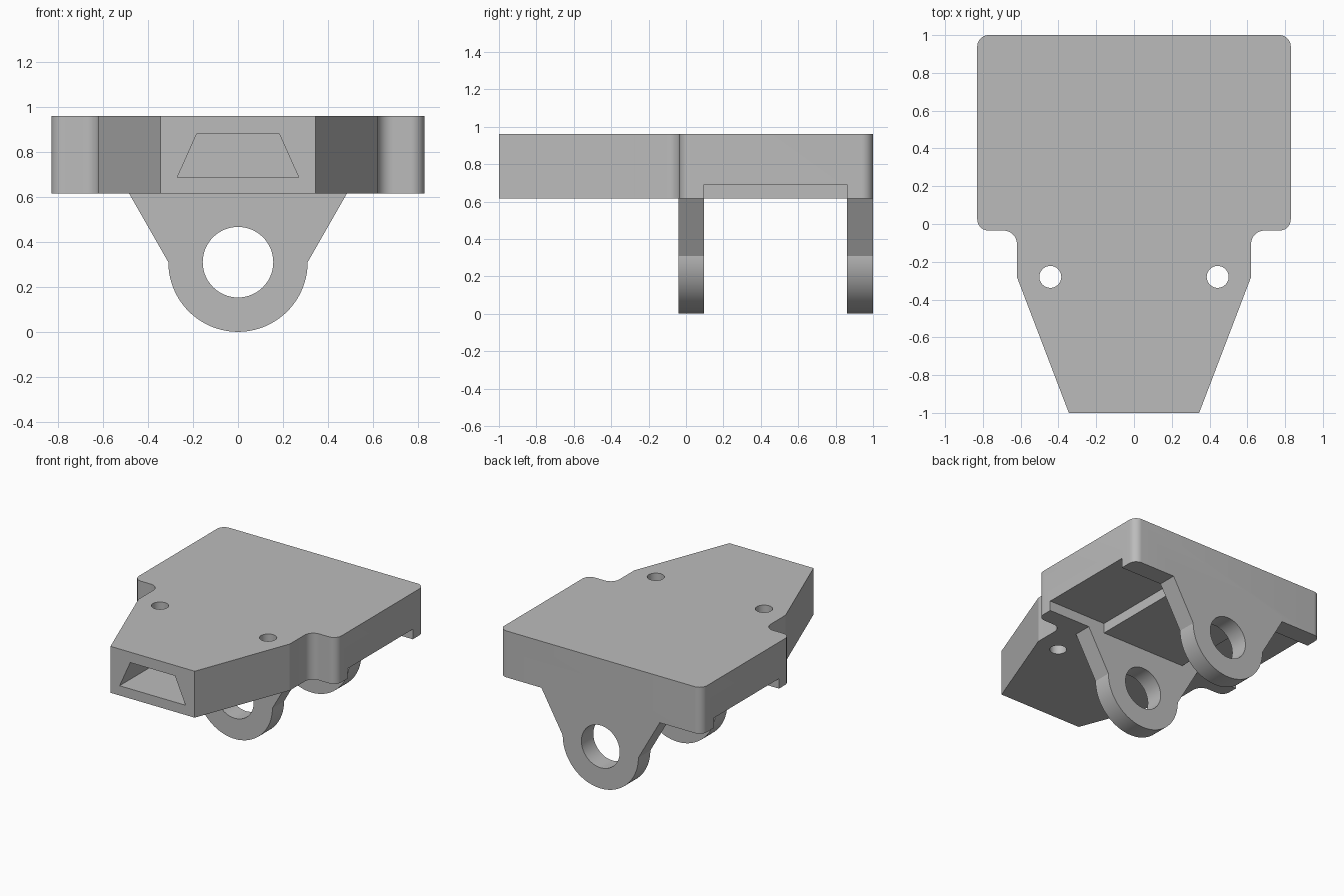
import bpy, bmesh, math
from mathutils import Vector

cube = bpy.data.objects.get("Cube")
if cube:
    bpy.data.objects.remove(cube, do_unlink=True)

grey = bpy.data.materials.new("plain grey")
grey.use_nodes = True
COLOUR = (0.5, 0.5, 0.5, 1)
grey.diffuse_color = COLOUR
grey.node_tree.nodes["Principled BSDF"].inputs["Base Color"].default_value = COLOUR

BOTTOM, TOP = 0.616, 0.96


def prism(name, outline, axis, start, end):
    """Extrude a closed 2D outline along z (outline in x, y) or y (outline in x, z)."""
    def place(p, d):
        return (p[0], p[1], d) if axis == "z" else (p[0], d, p[1])
    bm = bmesh.new()
    face = bm.faces.new([bm.verts.new(place(p, start)) for p in outline])
    ext = bmesh.ops.extrude_face_region(bm, geom=[face])
    verts = [g for g in ext["geom"] if isinstance(g, bmesh.types.BMVert)]
    move = Vector(place((0, 0), end - start))
    bmesh.ops.translate(bm, verts=verts, vec=move)
    bmesh.ops.recalc_face_normals(bm, faces=bm.faces)
    mesh = bpy.data.meshes.new(name)
    bm.to_mesh(mesh)
    bm.free()
    mesh.materials.append(grey)
    obj = bpy.data.objects.new(name, mesh)
    bpy.context.collection.objects.link(obj)
    return obj


def circle(cx, cy, r, n=48):
    return [(cx + r * math.cos(math.tau * i / n), cy + r * math.sin(math.tau * i / n))
            for i in range(n)]


def rounded(prev, corner, nxt, r, n=10):
    """Arc points that round a right-angled corner."""
    c = Vector(corner)
    a = (Vector(prev) - c).normalized() * r
    b = (Vector(nxt) - c).normalized() * r
    centre = c + a + b
    return [tuple(centre - b * math.cos(t) - a * math.sin(t))
            for t in (math.pi / 2 * i / n for i in range(n + 1))]


def mirrored(half):
    return half + [(-x, y) for x, y in reversed(half)]


def box(x0, x1, z0, z1):
    return [(x0, z0), (x1, z0), (x1, z1), (x0, z1)]


def combine(target, other, operation):
    """Apply a boolean at once and drop the helper object."""
    mod = target.modifiers.new(operation, "BOOLEAN")
    mod.operation, mod.solver, mod.object = operation, "EXACT", other
    graph = bpy.context.evaluated_depsgraph_get()
    mesh = bpy.data.meshes.new_from_object(target.evaluated_get(graph))
    target.modifiers.clear()
    target.data = mesh
    bpy.data.objects.remove(other, do_unlink=True)


# Body plate: wide square back, stepped shoulders, tapered nose
side, shoulder, back = (0.62, -0.28), (0.62, -0.035), (0.83, -0.035)
rear = (0.83, 1)
half = [(0.345, -1), side]
half += rounded(side, shoulder, back, 0.07)
half += rounded(shoulder, back, rear, 0.06)
half += rounded(back, rear, (0, 1), 0.06)
body = prism("mount_body", mirrored(half), "z", BOTTOM, TOP)

# Two hanging lugs with a round lower end
R = 0.31
arc = [(R * math.sin(t), R - R * math.cos(t))
       for t in (math.pi / 2 * (i + 0.5) / 24 for i in range(24))]
lug = mirrored(arc + [(R, R), (0.485, BOTTOM), (0.485, BOTTOM + 0.04)])
for y0, y1 in ((-0.04, 0.097), (0.86, 1)):
    combine(body, prism("lug", lug, "y", y0, y1), "UNION")
combine(body, prism("lug_bore", circle(0, R, 0.157, 64), "y", -0.5, 1.5), "DIFFERENCE")

# Shallow recesses under both sides, leaving a central rib
for x0, x1 in ((0.35, 1), (-1, -0.35)):
    combine(body, prism("recess", box(x0, x1, 0.5, 0.69), "y", 0.097, 0.86), "DIFFERENCE")

# Blind trapezoid socket in the nose
socket = [(-0.27, 0.688), (0.27, 0.688), (0.183, 0.883), (-0.183, 0.883)]
combine(body, prism("socket", socket, "y", -1.2, 0.86), "DIFFERENCE")

# Vertical screw holes
for x in (-0.443, 0.443):
    combine(body, prism("screw_hole", circle(x, -0.28, 0.058), "z", 0.4, 1.2), "DIFFERENCE")

bpy.ops.object.select_all(action="DESELECT")
body.select_set(True)
bpy.context.view_layer.objects.active = body
bpy.ops.object.shade_smooth_by_angle(angle=math.radians(20))
